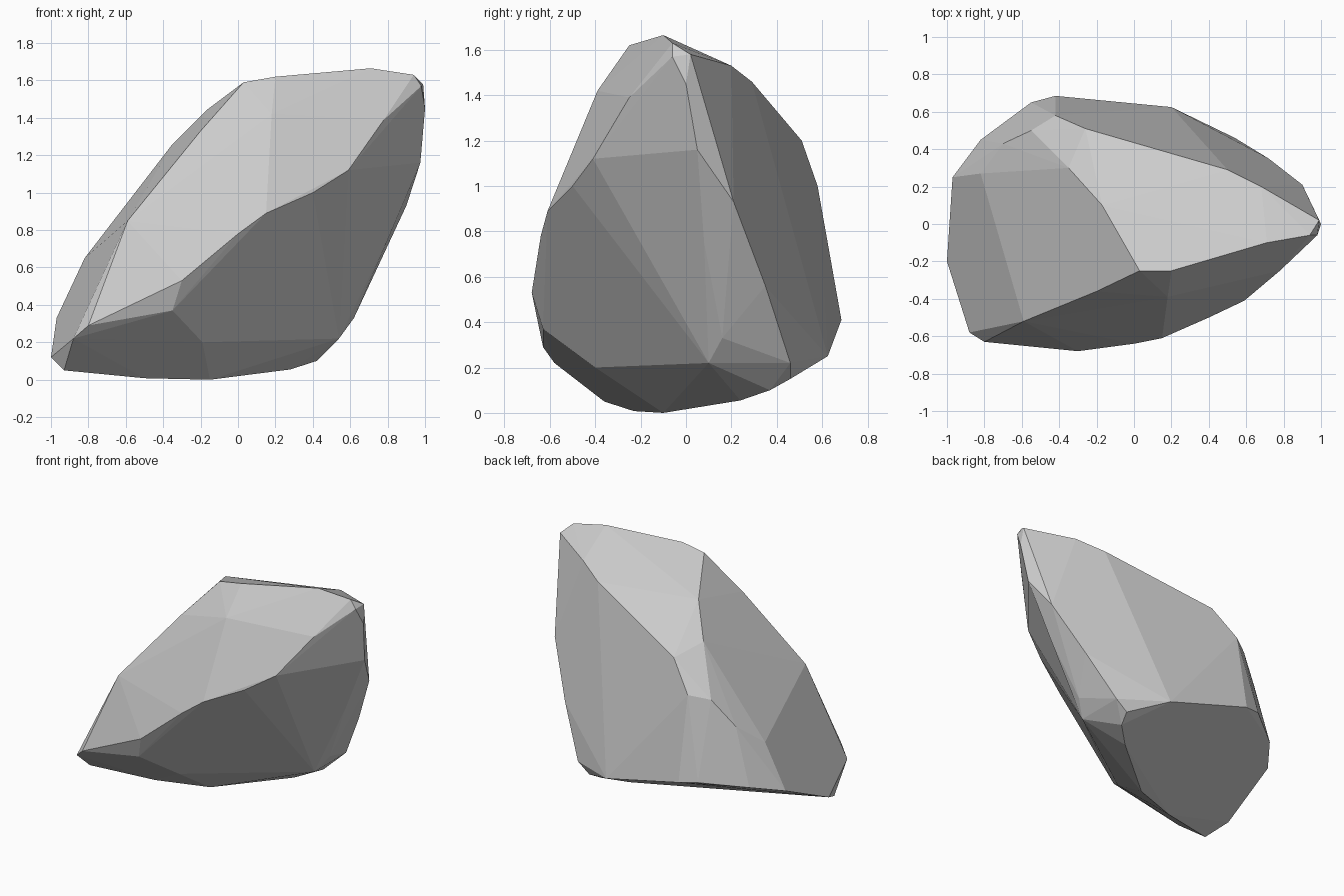
import bpy, bmesh

# Corner points of the boulder, grouped by region; the rock is their convex hull
crest = [(0.03, -0.25, 1.59), (0.2, -0.25, 1.62), (0.71, -0.1, 1.665),
         (0.94, -0.06, 1.63), (0.98, -0.06, 1.57), (0.99, 0.02, 1.58),
         (1.0, 0.0, 1.45)]
front_crease = [(-0.8, -0.63, 0.29), (-0.3, -0.68, 0.53), (0.0, -0.64, 0.78),
                (0.15, -0.61, 0.89), (0.4, -0.5, 1.0), (0.59, -0.41, 1.12),
                (0.78, -0.25, 1.39), (0.18, -0.39, 1.42)]
left_slope = [(-0.2, -0.36, 1.33), (-0.59, -0.52, 0.85), (-0.17, 0.1, 1.44),
              (-0.35, 0.3, 1.26), (-0.82, 0.27, 0.65)]
left_foot = [(-0.97, 0.25, 0.33), (-1.0, -0.2, 0.12), (-0.88, -0.58, 0.22)]
right_edge = [(0.975, 0.05, 1.16), (0.9, 0.21, 0.93), (0.72, 0.35, 0.56),
              (0.8, 0.08, 0.75), (0.62, 0.16, 0.33), (0.54, 0.1, 0.22),
              (0.54, 0.46, 0.22)]
back = [(0.68, 0.2, 1.53), (0.5, 0.29, 1.46), (-0.26, 0.51, 1.2),
        (-0.42, 0.58, 1.0), (-0.55, 0.5, 0.97), (-0.7, 0.43, 0.79),
        (-0.42, 0.685, 0.41), (0.2, 0.625, 0.25)]
# These lie close to one tilted underside plane
base = [(-0.15, -0.1, 0.0), (0.28, 0.24, 0.055), (0.42, 0.37, 0.1),
        (0.45, 0.46, 0.15), (-0.55, 0.65, 0.43), (-0.82, 0.45, 0.39),
        (-0.93, -0.36, 0.05), (-0.5, -0.23, 0.008),
        (-0.19, -0.4, 0.2), (-0.35, -0.63, 0.37)]

# Boulder
bm = bmesh.new()
for p in crest + front_crease + left_slope + left_foot + right_edge + back + base:
    bm.verts.new(p)
bmesh.ops.convex_hull(bm, input=bm.verts)
bmesh.ops.delete(bm, geom=[v for v in bm.verts if not v.link_faces], context='VERTS')
# Merge nearly coplanar triangles into broad flat facets
bmesh.ops.dissolve_limit(bm, angle_limit=0.04, verts=bm.verts, edges=bm.edges)
bmesh.ops.recalc_face_normals(bm, faces=bm.faces)
mesh = bpy.data.meshes.new("boulder")
bm.to_mesh(mesh)
bm.free()
boulder = bpy.data.objects.new("boulder", mesh)
bpy.context.collection.objects.link(boulder)
